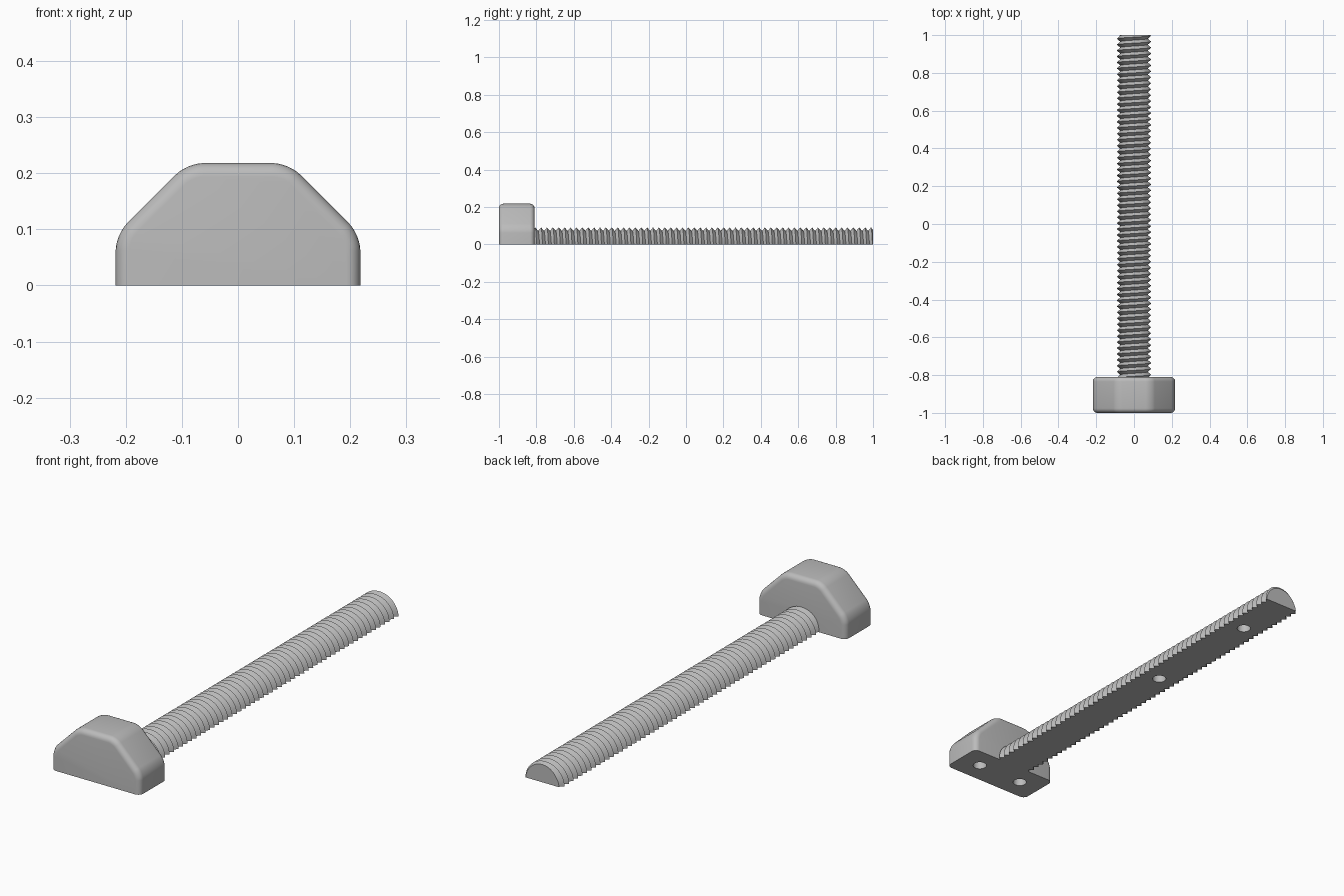
import bpy, bmesh, math
from mathutils import Matrix, Vector

cube = bpy.data.objects.get("Cube")
if cube:
    bpy.data.objects.remove(cube)

HEAD_BACK = -0.81
HOLE_R, HOLE_DEPTH = 0.029, 0.055

steel = bpy.data.materials.new("grey_plastic")
steel.use_nodes = True
grey = (0.5, 0.5, 0.5, 1)
steel.diffuse_color = grey
steel.node_tree.nodes["Principled BSDF"].inputs["Base Color"].default_value = grey


def add_object(name, bm):
    bmesh.ops.recalc_face_normals(bm, faces=bm.faces)
    mesh = bpy.data.meshes.new(name)
    bm.to_mesh(mesh)
    bm.free()
    mesh.materials.append(steel)
    obj = bpy.data.objects.new(name, mesh)
    bpy.context.collection.objects.link(obj)
    return obj


def trim(bm, point, normal):
    """Cut away everything on the normal's side of a plane."""
    geom = bm.verts[:] + bm.edges[:] + bm.faces[:]
    bmesh.ops.bisect_plane(bm, geom=geom, dist=1e-6, plane_co=point,
                           plane_no=normal, clear_outer=True)


def make_head():
    """Half of an octagonal prism with rounded corners and rims."""
    bm = bmesh.new()
    length = 1 + HEAD_BACK
    radius = 0.218 / math.cos(math.pi / 8)
    turn = (Matrix.Translation((0, -1 + length / 2, 0))
            @ Matrix.Rotation(math.pi / 2, 4, 'X')
            @ Matrix.Rotation(math.pi / 8, 4, 'Z'))
    bmesh.ops.create_cone(bm, cap_ends=True, segments=8, radius1=radius,
                          radius2=radius, depth=length, matrix=turn)
    corners = [e for e in bm.edges
               if abs(e.verts[0].co.y - e.verts[1].co.y) > length / 2]
    bmesh.ops.bevel(bm, geom=corners, offset=0.028, segments=6,
                    profile=0.5, affect='EDGES')
    rims = [e for e in bm.edges
            if abs(e.verts[0].co.y - e.verts[1].co.y) < 1e-4]
    bmesh.ops.bevel(bm, geom=rims, offset=0.024, segments=5,
                    profile=0.5, affect='EDGES')
    trim(bm, (0, 0, 0), (0, 0, -1))
    bmesh.ops.holes_fill(bm, edges=[e for e in bm.edges if e.is_boundary])
    return add_object("bolt_head", bm)


def make_shaft():
    """Half of a rod with a helical V thread, flat underneath."""
    pitch, crest, root, steps = 0.0315, 0.091, 0.073, 28
    start, end = HEAD_BACK - 0.02, 1.0
    bm = bmesh.new()
    count = int((end - start) / pitch * 2) + 6
    rows = []
    for i in range(steps + 1):
        a = math.pi * i / steps
        row = []
        for k in range(count):
            # right-handed helix: the angle shifts the profile along y
            y = start - 1.5 * pitch + k * pitch / 2 + pitch * (1 - a / math.tau)
            r = crest if k % 2 else root
            z = r * math.sin(a) if 0 < i < steps else 0
            row.append(bm.verts.new((r * math.cos(a), y, z)))
        rows.append(row)
    for r0, r1 in zip(rows, rows[1:]):
        for k in range(count - 1):
            bm.faces.new((r0[k], r0[k + 1], r1[k + 1], r1[k]))
    trim(bm, (0, end, 0), (0, 1, 0))
    trim(bm, (0, start, 0), (0, -1, 0))
    # end caps and flat underside
    for y in (start, end):
        rim = [e for e in bm.edges if e.is_boundary
               and all(abs(v.co.y - y) < 1e-5 for v in e.verts)]
        tips = [v for v in {v for e in rim for v in e.verts} if abs(v.co.z) < 1e-6]
        tips.sort(key=lambda v: v.co.x)
        chord = bm.edges.new((tips[0], tips[-1]))
        bmesh.ops.contextual_create(bm, geom=rim + [chord])
    open_edges = [e for e in bm.edges if e.is_boundary]
    bmesh.ops.triangle_fill(bm, edges=open_edges, use_beauty=True,
                            normal=Vector((0, 0, -1)))
    return add_object("threaded_shaft", bm)


def drill_holes(obj, centres):
    """Blind pin holes in the flat underside."""
    bm = bmesh.new()
    for x, y in centres:
        bmesh.ops.create_cone(bm, cap_ends=True, segments=32, radius1=HOLE_R,
                              radius2=HOLE_R, depth=2 * HOLE_DEPTH,
                              matrix=Matrix.Translation((x, y, 0)))
    cutter = add_object(obj.name + "_hole_cutter", bm)
    cutter.hide_render = True
    cutter.hide_set(True)
    mod = obj.modifiers.new("pin_holes", 'BOOLEAN')
    mod.operation = 'DIFFERENCE'
    mod.solver = 'EXACT'
    mod.object = cutter
    bpy.ops.object.select_all(action='DESELECT')
    obj.select_set(True)
    bpy.context.view_layer.objects.active = obj
    bpy.ops.object.modifier_apply(modifier=mod.name)
    bpy.data.objects.remove(cutter)
    bpy.ops.object.shade_smooth_by_angle(angle=math.radians(25))


drill_holes(make_head(), [(-0.113, -0.905), (0.113, -0.905)])
drill_holes(make_shaft(), [(0, 0.17), (0, 0.74)])
